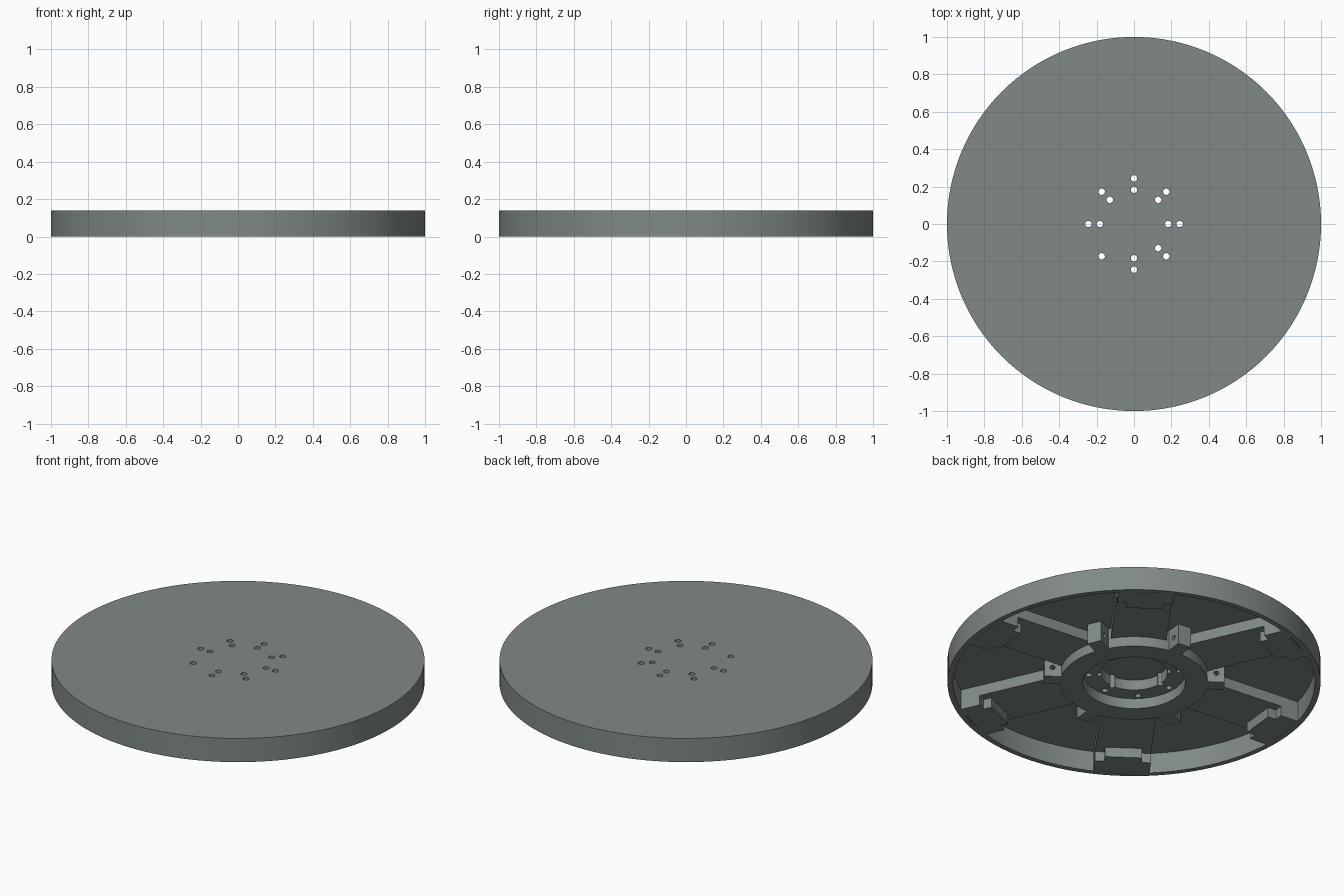
import bpy, bmesh, math
from mathutils import Matrix, Vector

if "Cube" in bpy.data.objects:
    bpy.data.objects.remove(bpy.data.objects["Cube"])

steel = bpy.data.materials.new("grey_steel")
steel.diffuse_color = (0.22, 0.25, 0.25, 1)
steel.use_nodes = True
steel.node_tree.nodes["Principled BSDF"].inputs["Base Color"].default_value = steel.diffuse_color

TOP, FLOOR, STEP = 0.14, 0.12, 0.058   # plate top, pocket floor, spoke underside
SPOKE_ANGLE, TAB_ANGLE = 54, 24        # first spoke and first tab, every 60 degrees


def make(name, bm):
    bmesh.ops.recalc_face_normals(bm, faces=bm.faces)
    me = bpy.data.meshes.new(name)
    bm.to_mesh(me)
    bm.free()
    ob = bpy.data.objects.new(name, me)
    me.materials.append(steel)
    bpy.context.collection.objects.link(ob)
    return ob


def prism(name, outline, z0, z1, angle):
    """Extrude a flat outline (x is radial) and turn it about z."""
    bm = bmesh.new()
    face = bm.faces.new([bm.verts.new((x, y, z0)) for x, y in outline])
    up = bmesh.ops.extrude_face_region(bm, geom=[face])["geom"]
    bmesh.ops.translate(bm, vec=(0, 0, z1 - z0),
                        verts=[g for g in up if isinstance(g, bmesh.types.BMVert)])
    bm.transform(Matrix.Rotation(math.radians(angle), 4, 'Z'))
    return make(name, bm)


def cut(target, cutter):
    cutter.hide_render = True
    cutter.hide_set(True)
    mod = target.modifiers.new("holes", 'BOOLEAN')
    mod.operation, mod.solver, mod.object = 'DIFFERENCE', 'EXACT', cutter


# Round plate with rim lip, hub ring and stepped centre recess
profile = [(0, FLOOR), (0.18, FLOOR), (0.18, 0.06), (0.275, 0.06), (0.275, 0),
           (0.395, 0), (0.395, FLOOR), (0.97, FLOOR), (0.97, 0), (1, 0), (1, TOP), (0, TOP)]
bm = bmesh.new()
pts = [bm.verts.new((r, 0, z)) for r, z in profile]
edges = [bm.edges.new(p) for p in zip(pts, pts[1:])]
bmesh.ops.spin(bm, geom=pts + edges, cent=(0, 0, 0), axis=(0, 0, 1),
               angle=math.tau, steps=128, use_merge=False)
bmesh.ops.remove_doubles(bm, verts=bm.verts, dist=1e-5)
plate = make("round_plate", bm)

# Two rings of bolt holes, the inner ring lacking one
bm = bmesh.new()
for i in range(8):
    for r in (0.183, 0.244):
        if r < 0.2 and i == 5:
            continue
        a = i * math.pi / 4
        bmesh.ops.create_cone(bm, cap_ends=True, segments=20, radius1=0.017, radius2=0.017,
                              depth=0.4, matrix=Matrix.Translation(
                                  (r * math.cos(a), r * math.sin(a), 0.1)))
cut(plate, make("bolt_hole_cutter", bm))
bpy.context.view_layer.objects.active = plate
plate.select_set(True)
bpy.ops.object.modifier_apply(modifier="holes")
bpy.ops.object.shade_smooth_by_angle(angle=math.radians(30))

for i in range(6):
    # Flat spoke with a stepped full-height block at the rim
    a = SPOKE_ANGLE + 60 * i
    prism(f"spoke_{i}", [(0.31, -0.15), (0.965, -0.15), (0.965, 0.15), (0.31, 0.15)],
          STEP, FLOOR + 0.01, a)
    prism(f"rim_block_{i}", [(0.8, -0.1), (0.85, -0.1), (0.85, -0.15), (0.965, -0.15),
                             (0.965, 0.15), (0.85, 0.15), (0.85, 0.1), (0.8, 0.1)],
          0, STEP + 0.01, a)

    # Hub tab drilled sideways
    a = TAB_ANGLE + 60 * i
    tab = prism(f"hub_tab_{i}", [(0.38, -0.04), (0.485, -0.04), (0.485, 0.04), (0.38, 0.04)],
                0, FLOOR + 0.01, a)
    bm = bmesh.new()
    bmesh.ops.create_cone(bm, cap_ends=True, segments=16, radius1=0.014, radius2=0.014, depth=0.3,
                          matrix=Matrix.Rotation(math.radians(a), 4, 'Z')
                          @ Matrix.Translation((0.44, 0, 0.055))
                          @ Matrix.Rotation(math.pi / 2, 4, 'X'))
    cut(tab, make(f"tab_hole_cutter_{i}", bm))
